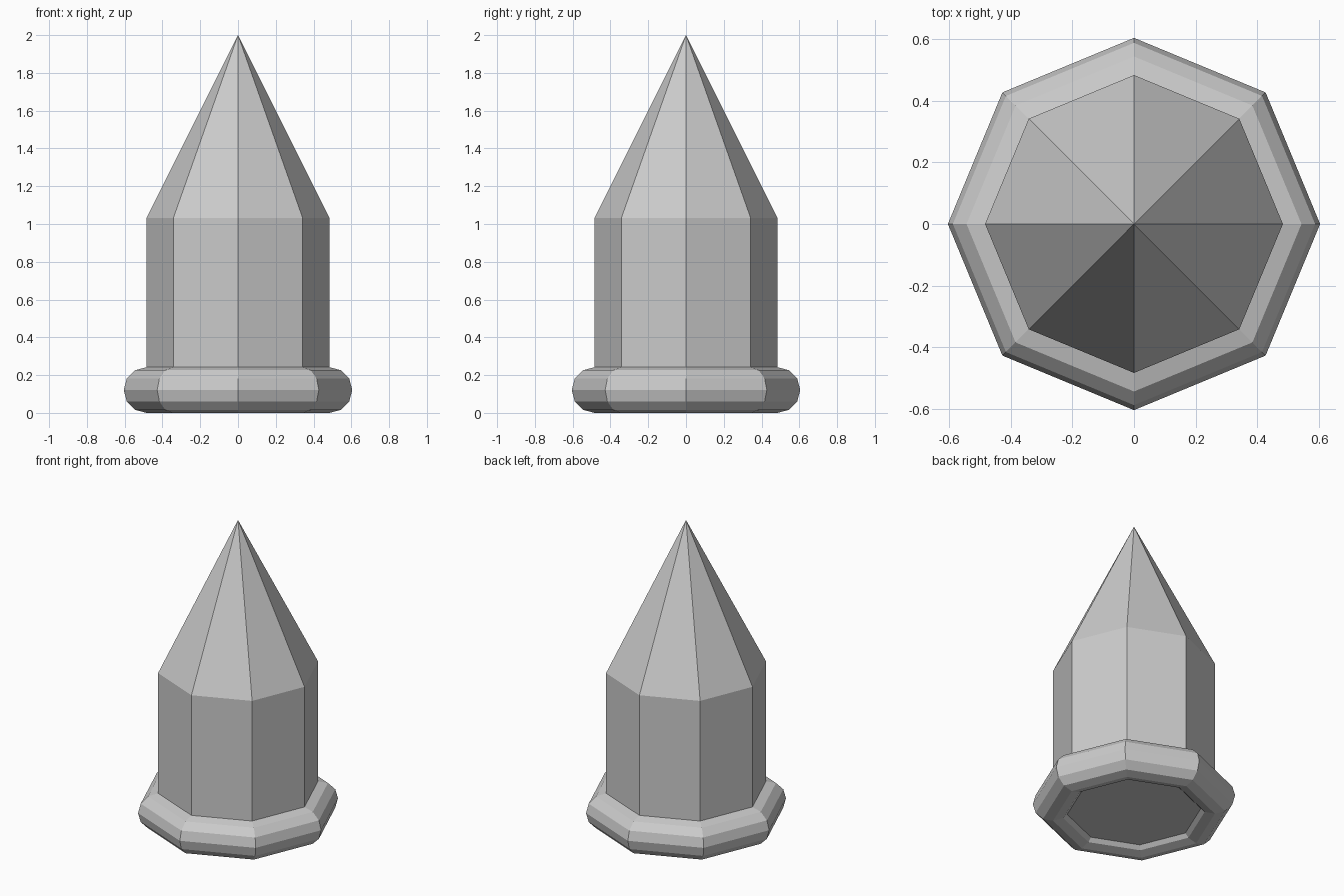
import bpy

if "Cube" in bpy.data.objects:
    bpy.data.objects.remove(bpy.data.objects["Cube"])

R = 0.484          # body radius
r = R / 4          # base ring tube radius
SIDES = 8
BODY_BOTTOM, BODY_TOP, TIP = 0.04, 1.032, 2.0

# Octagonal body with a recessed underside
bpy.ops.mesh.primitive_cylinder_add(vertices=SIDES, radius=R, depth=BODY_TOP - BODY_BOTTOM,
                                    location=(0, 0, (BODY_TOP + BODY_BOTTOM) / 2))
bpy.context.object.name = "body"

# Pointed roof
bpy.ops.mesh.primitive_cone_add(vertices=SIDES, radius1=R, radius2=0, depth=TIP - BODY_TOP,
                                location=(0, 0, (TIP + BODY_TOP) / 2))
bpy.context.object.name = "pointed_top"

# Faceted ring around the base
bpy.ops.mesh.primitive_torus_add(major_segments=SIDES, minor_segments=12,
                                 major_radius=R, minor_radius=r, location=(0, 0, r))
bpy.context.object.name = "base_ring"
bpy.ops.object.shade_flat()
